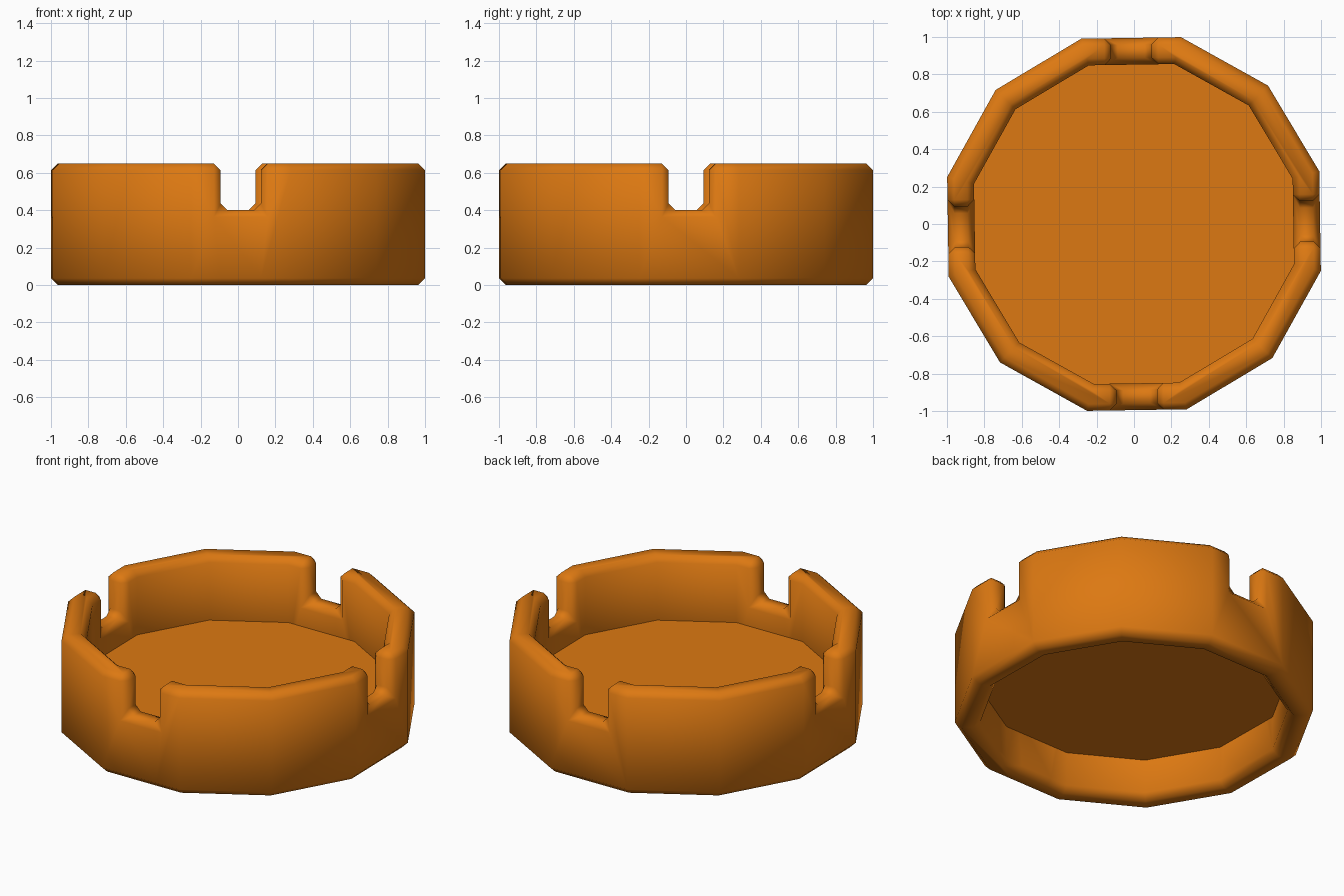
import bpy, bmesh, math
from mathutils import Matrix

if "Cube" in bpy.data.objects:
    bpy.data.objects.remove(bpy.data.objects["Cube"])

SIDES, R_OUT, R_IN = 12, 1.03, 0.882
HEIGHT, NOTCH_Z, NOTCH_HALF, FLOOR_Z = 0.65, 0.40, 0.108, 0.25
TURN = Matrix.Rotation(math.radians(0.9), 4, 'Z')   # slight twist of the whole piece

mat = bpy.data.materials.new("orange_glaze")
mat.diffuse_color = (0.72, 0.19, 0.006, 1)
mat.use_nodes = True
mat.node_tree.nodes["Principled BSDF"].inputs["Base Color"].default_value = mat.diffuse_color


def corner(r, i):
    a = math.radians(-15 + 30 * i)
    return r * math.cos(a), r * math.sin(a)


def plan(r):
    """Plan points; the four cardinal sides get two extra notch points."""
    pts = []
    for i in range(SIDES):
        p, q = corner(r, i), corner(r, i + 1)
        pts.append(p)
        if i % 3 == 0:
            length = math.dist(p, q)
            for s in (-NOTCH_HALF, NOTCH_HALF):
                t = 0.5 + s / length
                pts.append((p[0] + (q[0] - p[0]) * t, p[1] + (q[1] - p[1]) * t))
    return pts


def finish(name, bm):
    bm.transform(TURN)
    me = bpy.data.meshes.new(name)
    bm.to_mesh(me)
    bm.free()
    me.materials.append(mat)
    ob = bpy.data.objects.new(name, me)
    bpy.context.collection.objects.link(ob)
    return ob


# Wall ring with four cigarette notches
bm = bmesh.new()
outer, inner = plan(R_OUT), plan(R_IN)
n = len(outer)
levels = (0, NOTCH_Z, HEIGHT)
vo = [[bm.verts.new((*p, z)) for p in outer] for z in levels]
vi = [[bm.verts.new((*p, z)) for p in inner] for z in levels]
notch = [k % 5 == 1 for k in range(n)]     # 5 plan points per quarter turn
for k in range(n):
    j = (k + 1) % n
    top = 1 if notch[k] else 2
    for l in range(top):
        bm.faces.new((vo[l][k], vo[l][j], vo[l + 1][j], vo[l + 1][k]))
        bm.faces.new((vi[l][j], vi[l][k], vi[l + 1][k], vi[l + 1][j]))
    bm.faces.new((vo[top][k], vo[top][j], vi[top][j], vi[top][k]))
    bm.faces.new((vo[0][j], vo[0][k], vi[0][k], vi[0][j]))
    if notch[k]:                            # notch side walls
        for c in (k, j):
            bm.faces.new((vo[1][c], vi[1][c], vi[2][c], vo[2][c]))
bmesh.ops.recalc_face_normals(bm, faces=bm.faces)
bmesh.ops.dissolve_limit(bm, angle_limit=math.radians(1),
                         verts=bm.verts, edges=bm.edges)
for f in bm.faces:
    f.smooth = True
wall = finish("ashtray_wall", bm)
bev = wall.modifiers.new("rim_chamfer", 'BEVEL')
bev.width, bev.segments = 0.036, 1
bev.limit_method, bev.angle_limit = 'ANGLE', math.radians(50)

# Thin floor plate part-way up, open underneath
bm = bmesh.new()
bm.faces.new([bm.verts.new((*corner(R_IN + 0.004, i), FLOOR_Z)) for i in range(SIDES)])
finish("ashtray_floor", bm)
